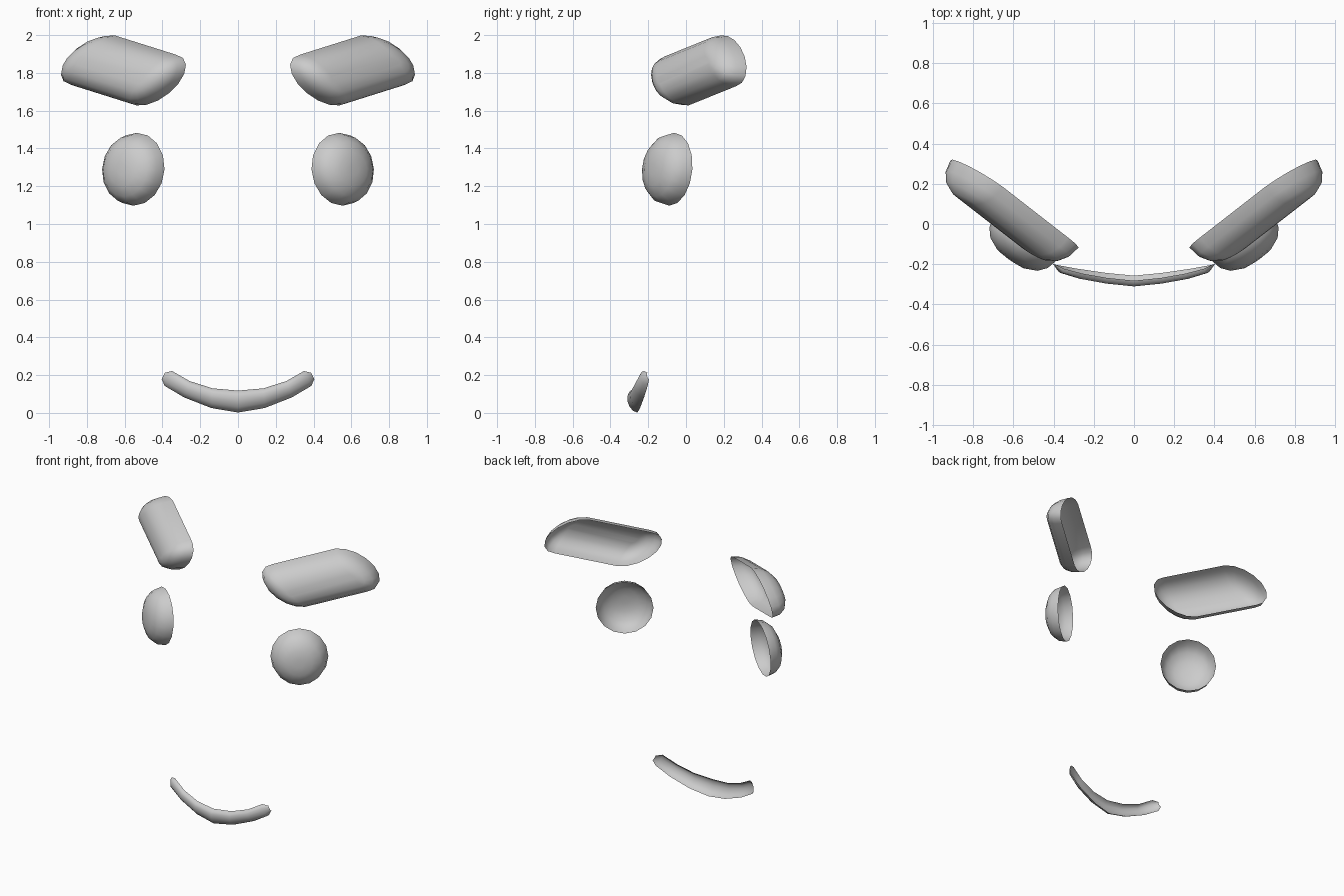
import bpy
import math
from mathutils import Vector

if "Cube" in bpy.data.objects:
    bpy.data.objects.remove(bpy.data.objects["Cube"])

grey = bpy.data.materials.new("plain_grey")
grey.diffuse_color = (0.6, 0.6, 0.6, 1)
grey.use_nodes = True
grey.node_tree.nodes["Principled BSDF"].inputs["Base Color"].default_value = grey.diffuse_color

# Face surface frame: U runs outward along the cheek, N points out of the face
ANG = math.radians(35)
U = Vector((math.cos(ANG), math.sin(ANG), 0))
N = Vector((math.sin(ANG), -math.cos(ANG), 0))
Z = Vector((0, 0, 1))


def make_object(name, verts, faces):
    mesh = bpy.data.meshes.new(name)
    mesh.from_pydata(verts, [], faces)
    mesh.materials.append(grey)
    ob = bpy.data.objects.new(name, mesh)
    bpy.context.collection.objects.link(ob)
    bpy.ops.object.select_all(action='DESELECT')
    ob.select_set(True)
    bpy.context.view_layer.objects.active = ob
    bpy.ops.object.shade_smooth_by_angle(angle=math.radians(60))
    return ob


def dome(name, side, centre, axis, end, up, depth, tilt, half=8):
    """Open-backed rounded shell; the rim is a stretched, skewed ellipse."""
    cu, cn, cz = centre
    rings = [(1, 0), (0.93, 0.42), (0.75, 0.74), (0.45, 0.95), (0.15, 1)]
    verts, faces = [], []
    steps = []
    for s in (1, -1):          # outer end, then inner end
        for i in range(half + 1):
            steps.append((s, -math.pi / 2 + math.pi * i / half))
    if axis == (0, 0):         # no straight section: drop the doubled points
        steps = [p for i, p in enumerate(steps) if i % (half + 1) != half]
    count = len(steps)
    for scale, d in rings:
        for s, a in steps:
            c, t = scale * math.cos(a), scale * math.sin(a)
            du = s * (axis[0] + end[0] * c + up[0] * t)
            dz = s * (axis[1] + end[1] * c + up[1] * t)
            p = U * (cu + du) + N * (cn - tilt * dz + depth * d) + Z * (cz + dz)
            verts.append((side * p.x, p.y, p.z))
    for r in range(len(rings) - 1):
        for i in range(count):
            j = (i + 1) % count
            faces.append((r * count + i, r * count + j,
                          (r + 1) * count + j, (r + 1) * count + i))
    faces.append(tuple(range((len(rings) - 1) * count, len(rings) * count)))
    if side < 0:
        faces = [f[::-1] for f in faces]
    return make_object(name, verts, faces)


# Eyes and brows, one pair on each side
for label, side in (("left", -1), ("right", 1)):
    dome(label + "_eye", side, (0.403, 0.374, 1.29),
         (0, 0), (0.19, 0), (0, 0.193), 0.125, 0.08)
    dome(label + "_brow", side, (0.544, 0.26, 1.813),
         (0.205, 0.051), (0.145, 0.02), (-0.11, 0.134), 0.142, 0.2)

# Mouth: curved half tube, open at the back
# each station: upper rim point, lower rim point, forward bulge
stations = [
    ((0, -0.282, 0.118), (0, -0.257, 0.002), 0.04),
    ((0.135, -0.268, 0.13), (0.142, -0.243, 0.026), 0.04),
    ((0.255, -0.247, 0.168), (0.285, -0.222, 0.082), 0.038),
    ((0.35, -0.222, 0.222), (0.388, -0.203, 0.143), 0.03),
    ((0.388, -0.203, 0.212), (0.404, -0.196, 0.178), 0.006),
]
mirrored = [((-a[0], *a[1:]), (-b[0], *b[1:]), d) for a, b, d in stations[:0:-1]]
verts, faces, SEG = [], [], 6
for top, low, bulge in mirrored + stations:
    top, low = Vector(top), Vector(low)
    mid = (top + low) / 2
    for k in range(SEG + 1):
        a = math.pi * k / SEG
        verts.append(mid + (top - mid) * math.cos(a)
                     + Vector((0, -bulge, 0)) * math.sin(a))
W = SEG + 1
for s in range(2 * len(stations) - 2):
    for k in range(SEG):
        a = s * W + k
        faces.append((a, a + 1, a + W + 1, a + W))
make_object("mouth", verts, faces)
